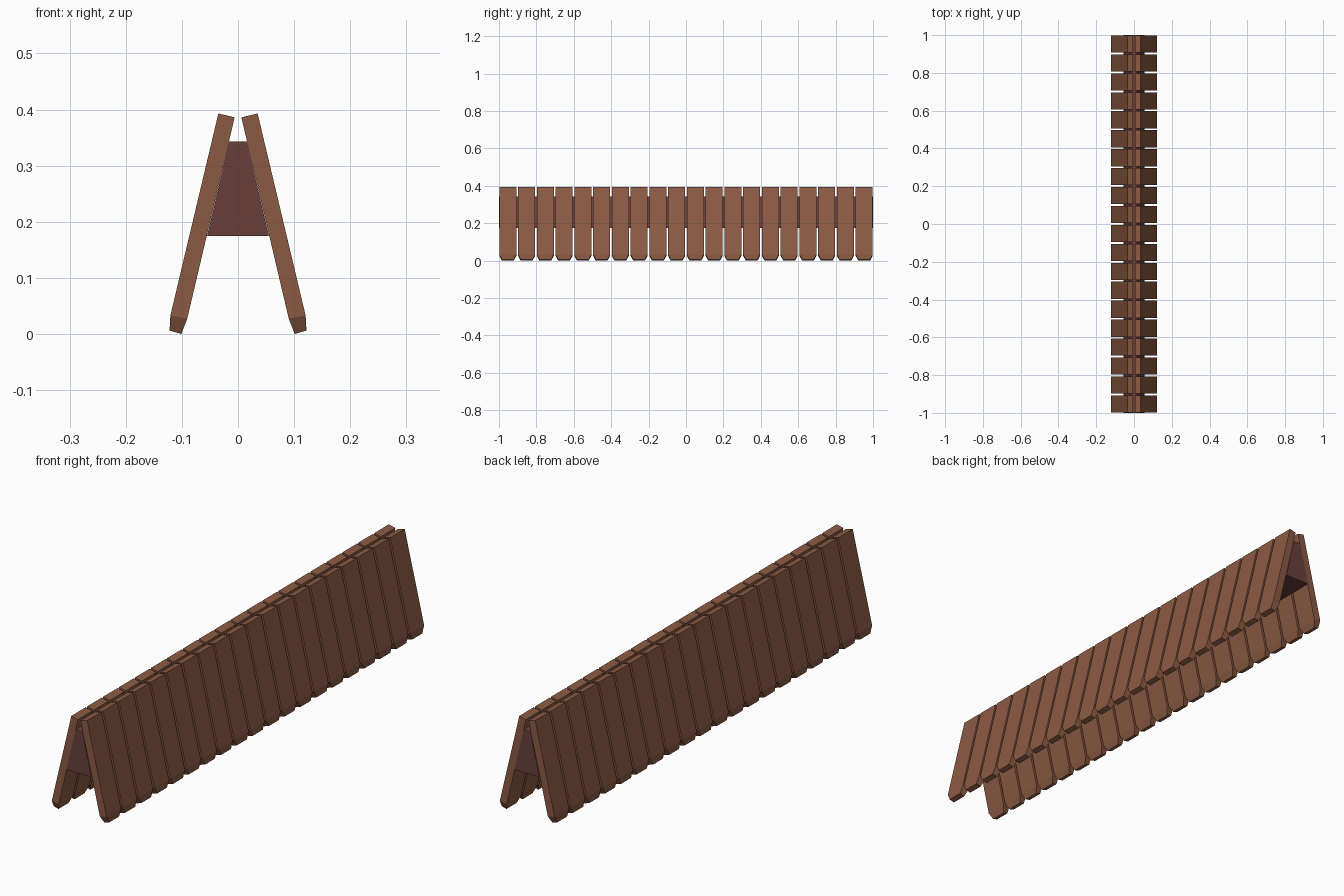
import bpy
from mathutils import Vector

if "Cube" in bpy.data.objects:
    bpy.data.objects.remove(bpy.data.objects["Cube"])


def material(name, color):
    m = bpy.data.materials.new(name)
    m.diffuse_color = (*color, 1)
    m.use_nodes = True
    m.node_tree.nodes["Principled BSDF"].inputs["Base Color"].default_value = m.diffuse_color
    return m


BOARD = material("brown wood", (0.26, 0.103, 0.056))
BEAM = material("dark wood", (0.14, 0.05, 0.044))


def add_loft(name, rings, mat):
    """Solid from equal-sized rings of points, closed at both ends."""
    n = len(rings[0])
    verts = [p for r in rings for p in r]
    faces = [list(range(n))[::-1], [len(verts) - n + i for i in range(n)]]
    for k in range(len(rings) - 1):
        for i in range(n):
            j = (i + 1) % n
            faces.append([k * n + i, k * n + j, (k + 1) * n + j, (k + 1) * n + i])
    me = bpy.data.meshes.new(name)
    me.from_pydata(verts, [], faces)
    me.materials.append(mat)
    ob = bpy.data.objects.new(name, me)
    bpy.context.collection.objects.link(ob)
    # consistent outward normals
    import bmesh
    bm = bmesh.new()
    bm.from_mesh(me)
    bmesh.ops.recalc_face_normals(bm, faces=bm.faces)
    bm.to_mesh(me)
    bm.free()
    return ob


def ring(inner, outer, y, half):
    (xi, zi), (xo, zo) = inner, outer
    return [Vector(p) for p in ((xi, y - half, zi), (xo, y - half, zo),
                                (xo, y + half, zo), (xi, y + half, zi))]


# leaning boards with tapered lower tips, mirrored to the other side
COUNT, WIDTH, END = 20, 0.091, 0.998
pitch = (2 * END - WIDTH) / (COUNT - 1)
for i in range(COUNT):
    y = -END + WIDTH / 2 + i * pitch
    h = WIDTH / 2
    rings = [ring((0.101, 0.0), (0.122, 0.006), y, h - 0.014),
             ring((0.0905, 0.027), (0.1205, 0.033), y, h),
             ring((0.006, 0.386), (0.035, 0.393), y, h)]
    ob = add_loft(f"board_{i + 1}", rings, BOARD)
    mod = ob.modifiers.new("mirror", 'MIRROR')
    mod.use_axis = (True, False, False)

# wedge-shaped beam between the two rows
profile = [(-0.055, 0.175), (0.055, 0.175), (0.016, 0.343), (-0.016, 0.343)]
add_loft("ridge_beam", [[Vector((x, y, z)) for x, z in profile] for y in (-1, 1)], BEAM)
